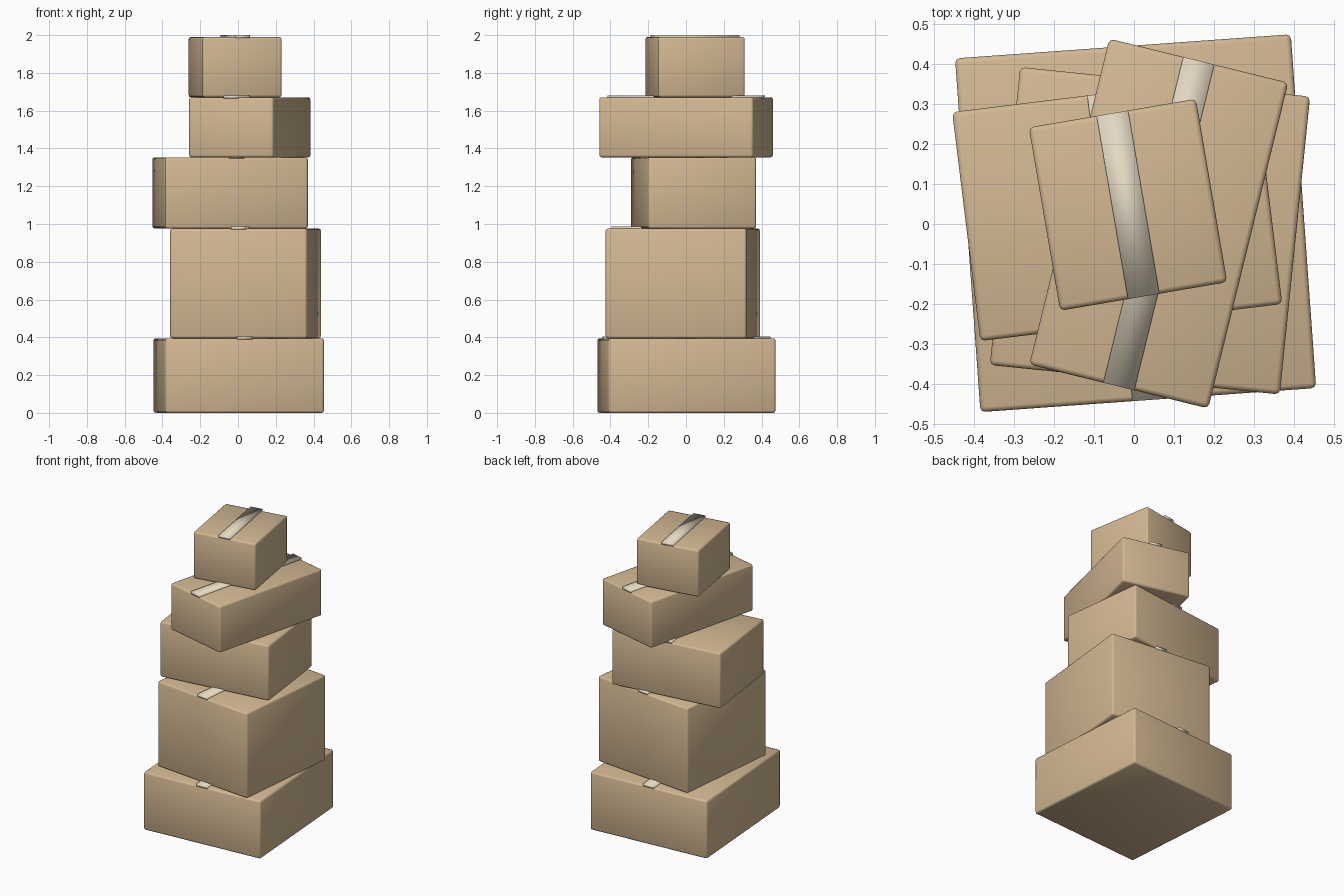
import bpy
from math import radians

if "Cube" in bpy.data.objects:
    bpy.data.objects.remove(bpy.data.objects["Cube"])


def material(name, color):
    m = bpy.data.materials.new(name)
    m.diffuse_color = color
    m.use_nodes = True
    m.node_tree.nodes["Principled BSDF"].inputs["Base Color"].default_value = m.diffuse_color
    return m


CARDBOARD = material("cardboard", (0.65, 0.48, 0.29, 1))
TAPE = material("packing_tape", (0.78, 0.70, 0.55, 1))


def block(name, size, loc, angle, mat, bevel):
    bpy.ops.mesh.primitive_cube_add(size=1, location=loc)
    ob = bpy.context.object
    ob.name = name
    ob.scale = size
    bpy.ops.object.transform_apply(location=False, rotation=False, scale=True)
    ob.rotation_euler.z = radians(angle)
    if bevel:
        b = ob.modifiers.new("soft_edges", "BEVEL")
        b.width = bevel
        b.segments = 2
    ob.data.materials.append(mat)
    bpy.ops.object.shade_smooth()
    return ob


# Boxes from bottom to top: width, depth, bottom z, top z, centre x, centre y, turn
boxes = [
    (0.842, 0.887, 0.000, 0.395, 0.004, 0.002, 4.1),
    (0.729, 0.749, 0.395, 0.976, 0.040, -0.017, -5.8),
    (0.761, 0.577, 0.976, 1.353, -0.042, 0.040, 7.0),
    (0.461, 0.839, 1.353, 1.671, 0.062, 0.001, -13.8),
    (0.424, 0.465, 1.671, 1.990, -0.015, 0.048, 9.7),
]

for i, (w, d, z0, z1, x, y, turn) in enumerate(boxes, 1):
    block(f"box_{i}", (w, d, z1 - z0), (x, y, (z0 + z1) / 2), turn, CARDBOARD, 0.012)
    # Tape strip along the depth of each lid, slightly sunk into it
    block(f"tape_{i}", (0.08, d, 0.016), (x, y, z1 + 0.002), turn, TAPE, 0)
